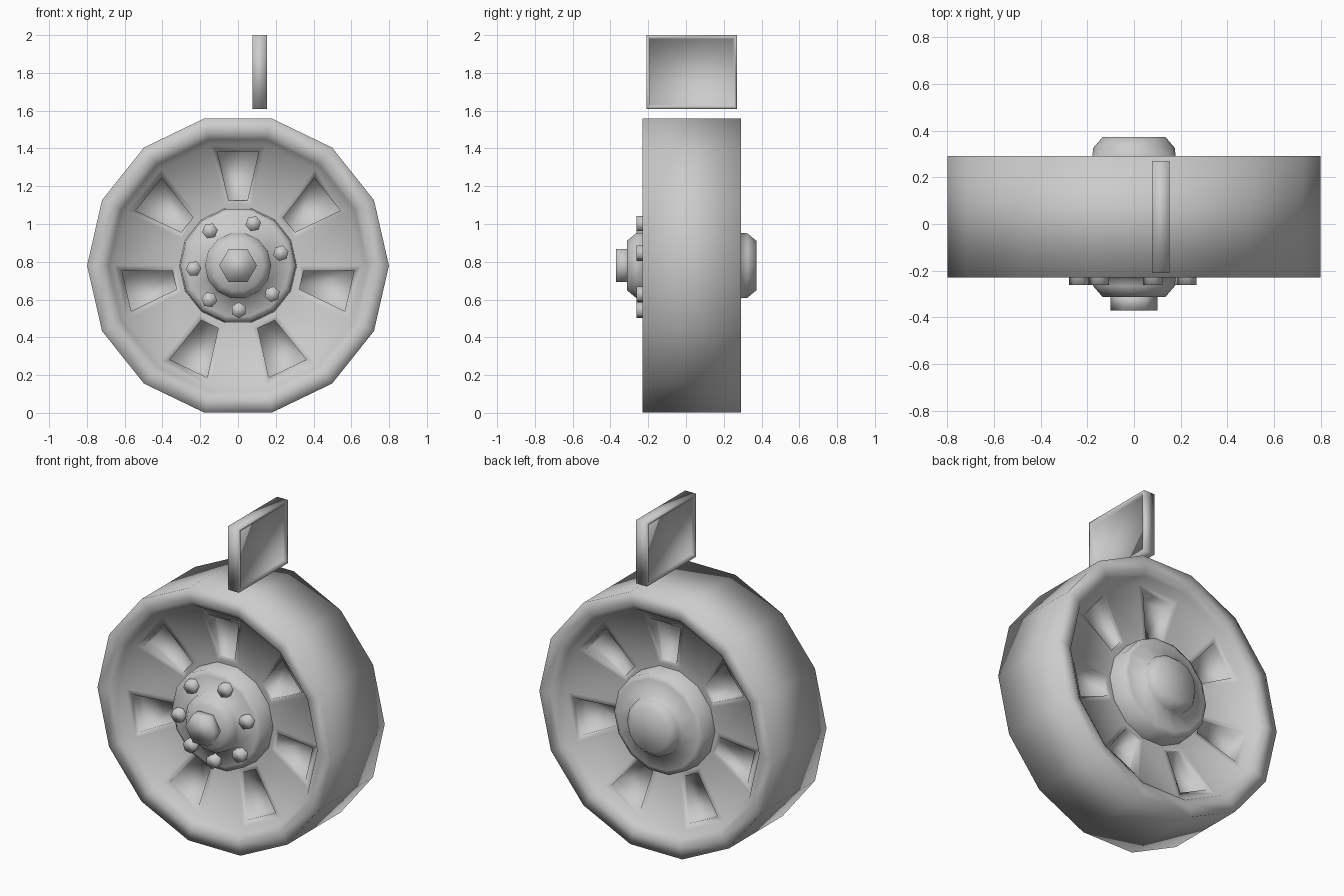
import bpy, bmesh, math
from mathutils import Vector, Matrix

if "Cube" in bpy.data.objects:
    bpy.data.objects.remove(bpy.data.objects["Cube"])

CENTRE = Vector((0, 0.03, 0.78))   # wheel axis runs along y


def make_object(name, bm, smooth=None, loc=CENTRE):
    bmesh.ops.recalc_face_normals(bm, faces=bm.faces)
    me = bpy.data.meshes.new(name)
    bm.to_mesh(me)
    bm.free()
    ob = bpy.data.objects.new(name, me)
    ob.location = loc
    bpy.context.collection.objects.link(ob)
    if smooth:
        smooth_object(ob, smooth)
    return ob


def smooth_object(ob, angle):
    bpy.ops.object.select_all(action='DESELECT')
    ob.select_set(True)
    bpy.context.view_layer.objects.active = ob
    bpy.ops.object.shade_smooth_by_angle(angle=math.radians(angle))


def lathe(profile, sides):
    """Revolve (radius, y) points round the y axis and cap the ends."""
    bm = bmesh.new()
    rings = []
    for r, y in profile:
        rings.append([bm.verts.new((r * math.cos(2 * math.pi * i / sides), y,
                                    r * math.sin(2 * math.pi * i / sides)))
                      for i in range(sides)])
    for a, b in zip(rings, rings[1:]):
        for i in range(sides):
            j = (i + 1) % sides
            bm.faces.new((a[i], a[j], b[j], b[i]))
    bm.faces.new(rings[0])
    bm.faces.new(rings[-1])
    return bm


def mirrored(half):
    return [(r, -y) for r, y in half] + [(r, y) for r, y in reversed(half)]


# Wheel body: dished disc, rounded lip and flat tread
wheel = make_object("wheel", lathe(mirrored([
    (0.20, 0.13), (0.33, 0.13), (0.655, 0.185), (0.685, 0.235),
    (0.72, 0.26), (0.799, 0.26)]), 14))

# Seven tapered pockets on each side, floors ramping up towards the hub
bm = bmesh.new()
for k in range(7):
    turn = Matrix.Rotation(2 * math.pi * k / 7, 3, 'Y')
    for s in (-1, 1):
        a, b = [[bm.verts.new(turn @ Vector((x, s * y, z))) for x, y, z in
                 ((-0.11, outer, 0.605), (0.11, outer, 0.605),
                  (0.05, inner, 0.345), (-0.05, inner, 0.345))]
                for outer, inner in ((0.10, 0.12), (0.40, 0.40))]
        bm.faces.new(a)
        bm.faces.new(b)
        for i in range(4):
            j = (i + 1) % 4
            bm.faces.new((a[i], a[j], b[j], b[i]))
cutter = make_object("pocket_cutter", bm)
cutter.hide_render = True
mod = wheel.modifiers.new("pockets", 'BOOLEAN')
mod.object = cutter
mod.operation = 'DIFFERENCE'
mod.solver = 'EXACT'
bpy.ops.object.select_all(action='DESELECT')
bpy.context.view_layer.objects.active = wheel
wheel.select_set(True)
bpy.ops.object.modifier_apply(modifier=mod.name)
bpy.data.objects.remove(cutter, do_unlink=True)
smooth_object(wheel, 95)

# Hub: flange and chamfered collar on both sides
make_object("hub", lathe(mirrored([
    (0.135, 0.342), (0.175, 0.295), (0.178, 0.258), (0.275, 0.25),
    (0.305, 0.235), (0.312, 0.10)]), 14), 95)

# Axle nut on the front
make_object("axle_nut", lathe([(0.10, -0.40), (0.10, -0.32)], 6), 95)

# Ring of seven slightly uneven bolts on the front flange
for k, deg in enumerate((16, 70, 129, 184, 230, 271, 320)):
    a = math.radians(deg)
    bm = lathe([(0.042, -0.292), (0.042, -0.18)], 6)
    bmesh.ops.rotate(bm, verts=bm.verts, matrix=Matrix.Rotation(-a, 3, 'Y'))
    make_object(f"hub_bolt_{k + 1}", bm, 95,
                CENTRE + Vector((0.236 * math.cos(a), 0, 0.236 * math.sin(a))))

# Framed panel above the wheel, recessed on both faces
bm = bmesh.new()
bmesh.ops.create_cube(bm, size=1)
bmesh.ops.scale(bm, verts=bm.verts, vec=(0.075, 0.48, 0.39))
bm.normal_update()
for f in [f for f in bm.faces if abs(f.normal.x) > 0.9]:
    bmesh.ops.inset_region(bm, faces=[f], thickness=0.022)
    bmesh.ops.inset_region(bm, faces=[f], thickness=0.006)
    bmesh.ops.translate(bm, verts=f.verts, vec=f.normal * -0.018)
make_object("panel", bm, 95, Vector((0.115, 0.03, 1.805)))
